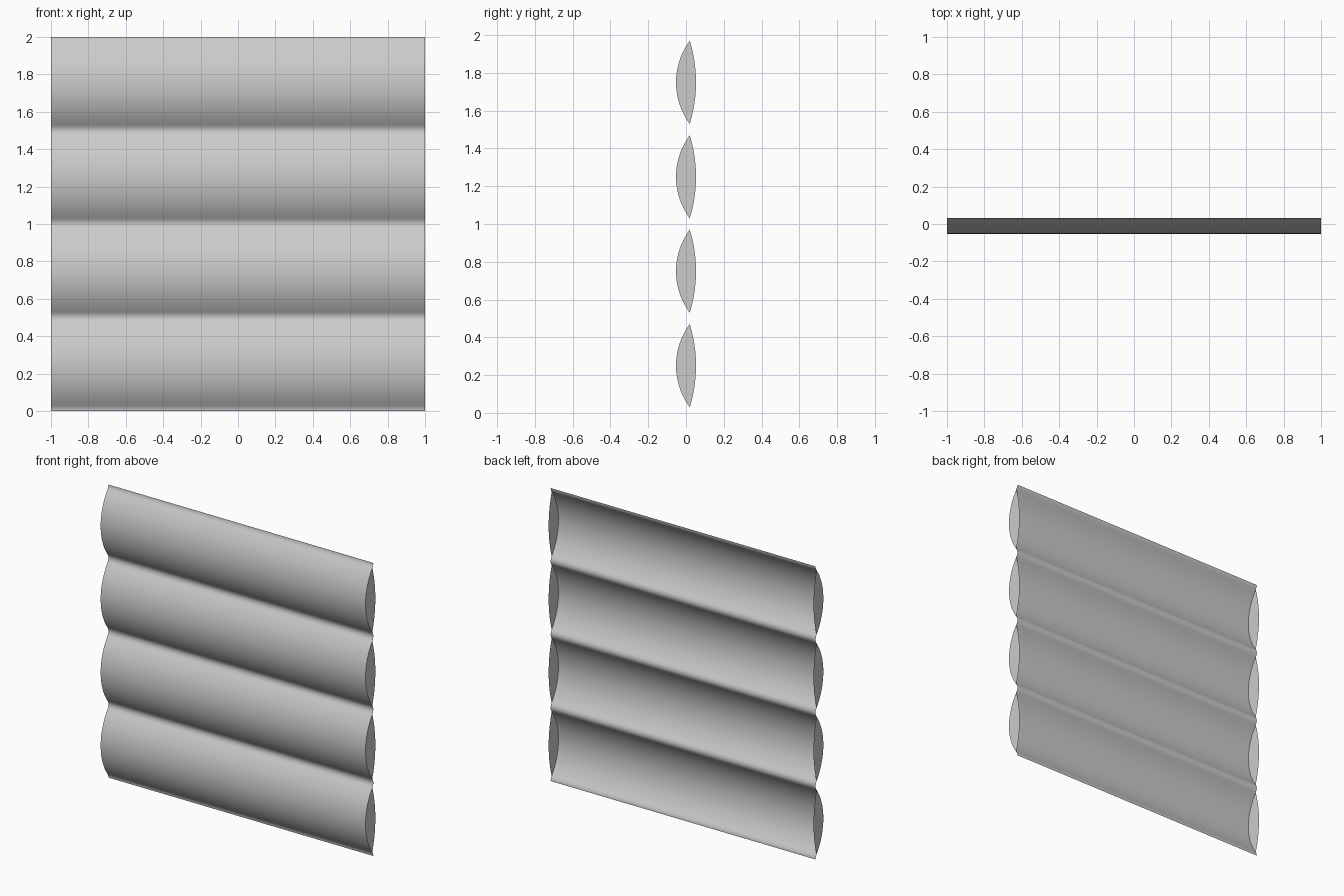
import bpy, bmesh, math

if "Cube" in bpy.data.objects:
    bpy.data.objects.remove(bpy.data.objects["Cube"])

PITCH, COUNT, HALF_X = 0.5, 4, 1.0
TIP = 0.22                      # half height of the round part of a slat
Y_FRONT, Y_TIP, Y_BACK, Y_VALLEY = -0.053, 0.02, 0.053, 0.031


def arc(y_end, y_mid, half, n=20):
    """Circular arc of (y, z) points from -half to half, bulging to y_mid."""
    sag = abs(y_mid - y_end)
    r = (half * half + sag * sag) / (2 * sag)
    s = 1 if y_mid > y_end else -1
    a = math.asin(half / r)
    pts = []
    for i in range(n + 1):
        t = -a + 2 * a * i / n
        pts.append((y_mid - s * r * (1 - math.cos(t)), r * math.sin(t)))
    return pts


def make(name, polys, verts, smooth):
    me = bpy.data.meshes.new(name)
    me.from_pydata(verts, [], polys)
    ob = bpy.data.objects.new(name, me)
    bpy.context.collection.objects.link(ob)
    if smooth:
        bpy.context.view_layer.objects.active = ob
        ob.select_set(True)
        bpy.ops.object.shade_smooth_by_angle(angle=math.radians(40))
        ob.select_set(False)
    return ob


# one slat's profile: round front with a small filleted valley at each end
front = arc(Y_TIP, Y_FRONT, TIP)
edge = PITCH / 2
fillet = []
for i in range(1, 5):
    t = i / 4
    fillet.append((Y_TIP + (Y_VALLEY - Y_TIP) * (1 - (1 - t) ** 2), TIP + (edge - TIP) * t))
slat = [(y, -z) for y, z in reversed(fillet)] + front + fillet

# continuous open-backed corrugated sheet
profile = []
for k in range(COUNT):
    zc = PITCH * (k + 0.5)
    pts = slat if k == 0 else slat[1:]
    profile += [(y, z + zc) for y, z in pts]
verts = [(x, y, z) for y, z in profile for x in (-HALF_X, HALF_X)]
faces = [(2 * i, 2 * i + 1, 2 * i + 3, 2 * i + 2) for i in range(len(profile) - 1)]
make("slatted_sheet", faces, verts, True)

# lens-shaped end caps
lens = front + arc(Y_TIP, Y_BACK, TIP)[-2:0:-1]
for side, x in (("left", -HALF_X), ("right", HALF_X)):
    for k in range(COUNT):
        zc = PITCH * (k + 0.5)
        v = [(x, y, z + zc) for y, z in lens]
        order = list(range(len(v)))
        if side == "right":
            order.reverse()
        make(f"end_cap_{side}_{k + 1}", [order], v, False)
